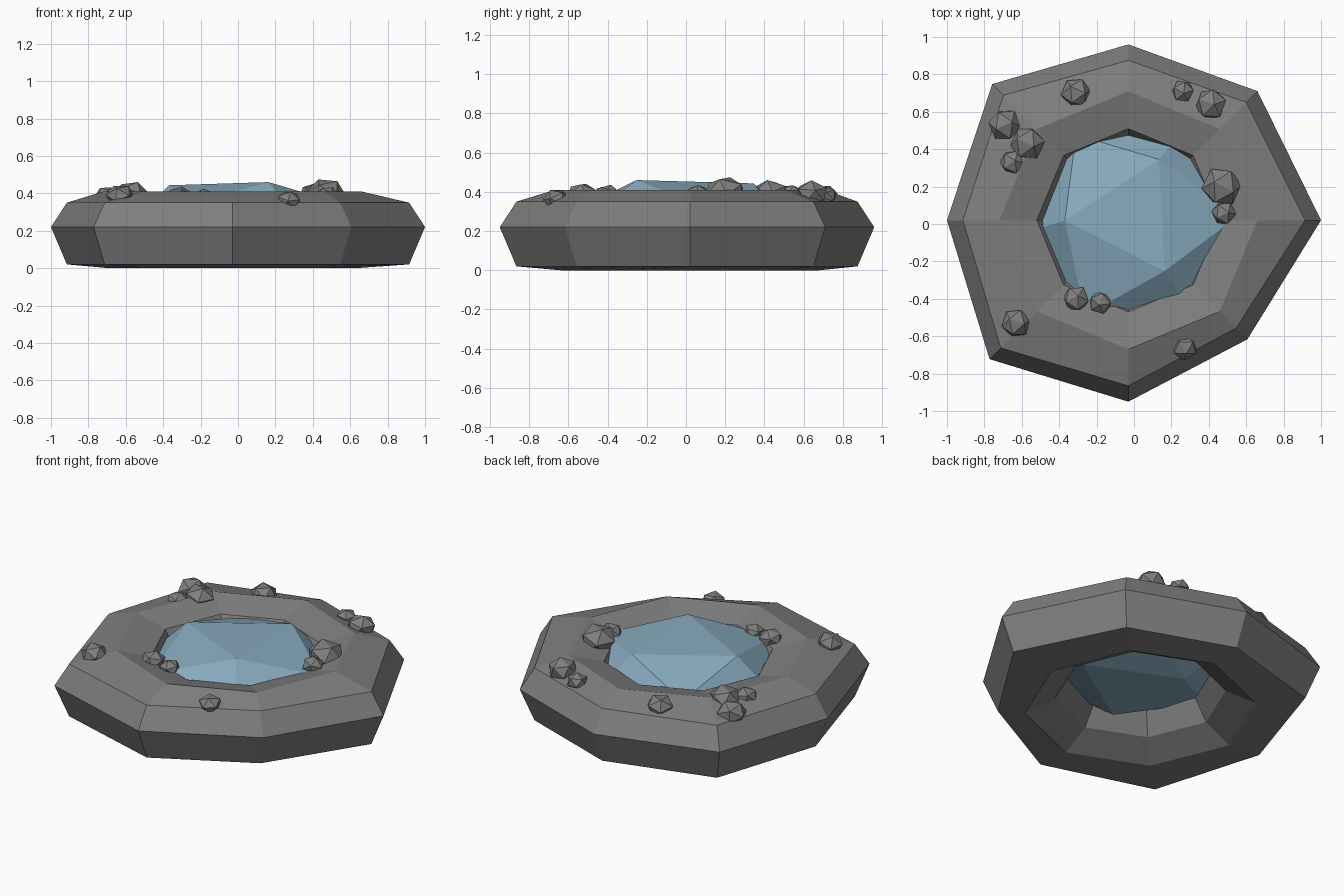
import bpy, bmesh, random
from math import sin, cos, radians, tau
from mathutils import Matrix, Euler

random.seed(4)
cube = bpy.data.objects.get("Cube")
if cube:
    bpy.data.objects.remove(cube)


def material(name, colour):
    mat = bpy.data.materials.new(name)
    mat.use_nodes = True
    mat.diffuse_color = (*colour, 1)
    mat.node_tree.nodes["Principled BSDF"].inputs["Base Color"].default_value = (*colour, 1)
    return mat


def add_object(name, bm, mat):
    bmesh.ops.recalc_face_normals(bm, faces=bm.faces)
    mesh = bpy.data.meshes.new(name)
    bm.to_mesh(mesh)
    bm.free()
    mesh.materials.append(mat)
    obj = bpy.data.objects.new(name, mesh)
    bpy.context.collection.objects.link(obj)
    return obj


def add_icosahedron(name, mat, matrix):
    bm = bmesh.new()
    bmesh.ops.create_icosphere(bm, subdivisions=1, radius=1, matrix=matrix)
    return add_object(name, bm, mat)


stone = material("grey stone", (0.21, 0.21, 0.21))
water = material("pale blue water", (0.24, 0.40, 0.51))

# Irregular eight-sided stone ring: each spoke carries the same cross-section
outer_radii = [1.03, 0.976, 0.94, 1.03, 0.97, 1.05, 0.97, 0.90]
bm = bmesh.new()
loops = []
for i, r in enumerate(outer_radii):
    a = tau * i / len(outer_radii)
    section = [(r, 0.22), (r - 0.085, 0.35), (0.69, 0.41), (0.49, 0.36),
               (0.41, 0.22), (0.49, 0.09), (0.66, 0.0), (r - 0.085, 0.02)]
    loops.append([bm.verts.new((p * cos(a) - 0.03, p * sin(a) + 0.02, z)) for p, z in section])
for i, loop in enumerate(loops):
    after = loops[(i + 1) % len(loops)]
    for j in range(len(loop)):
        k = (j + 1) % len(loop)
        bm.faces.new((loop[j], loop[k], after[k], after[j]))
add_object("stone_ring", bm, stone)

# Faceted water: a flattened icosahedron with one edge lying on top
add_icosahedron("water", water,
                Matrix.Translation((0, 0, 0.30))
                @ Matrix.Rotation(radians(-57), 4, "Z")
                @ Matrix.Diagonal((0.571, 0.571, 0.188, 1))
                @ Matrix.Rotation(radians(31.72), 4, "Y"))

# Pebbles scattered over the ring: x, y, z, radius
pebbles = [
    (-0.69, 0.53, 0.37, 0.09), (-0.57, 0.43, 0.39, 0.095), (-0.65, 0.33, 0.385, 0.07),
    (-0.31, 0.70, 0.375, 0.083), (0.26, 0.71, 0.38, 0.063), (0.41, 0.64, 0.39, 0.088),
    (0.47, 0.20, 0.395, 0.11), (0.48, 0.06, 0.385, 0.067), (-0.31, -0.40, 0.38, 0.073),
    (-0.18, -0.42, 0.375, 0.064), (-0.63, -0.53, 0.385, 0.08), (0.27, -0.66, 0.36, 0.07),
]
for n, (x, y, z, r) in enumerate(pebbles, 1):
    turn = Euler([random.uniform(0, tau) for _ in range(3)]).to_matrix().to_4x4()
    add_icosahedron(f"pebble_{n}", stone,
                    Matrix.Translation((x, y, z)) @ Matrix.Diagonal((r, r, r * 0.8, 1)) @ turn)
